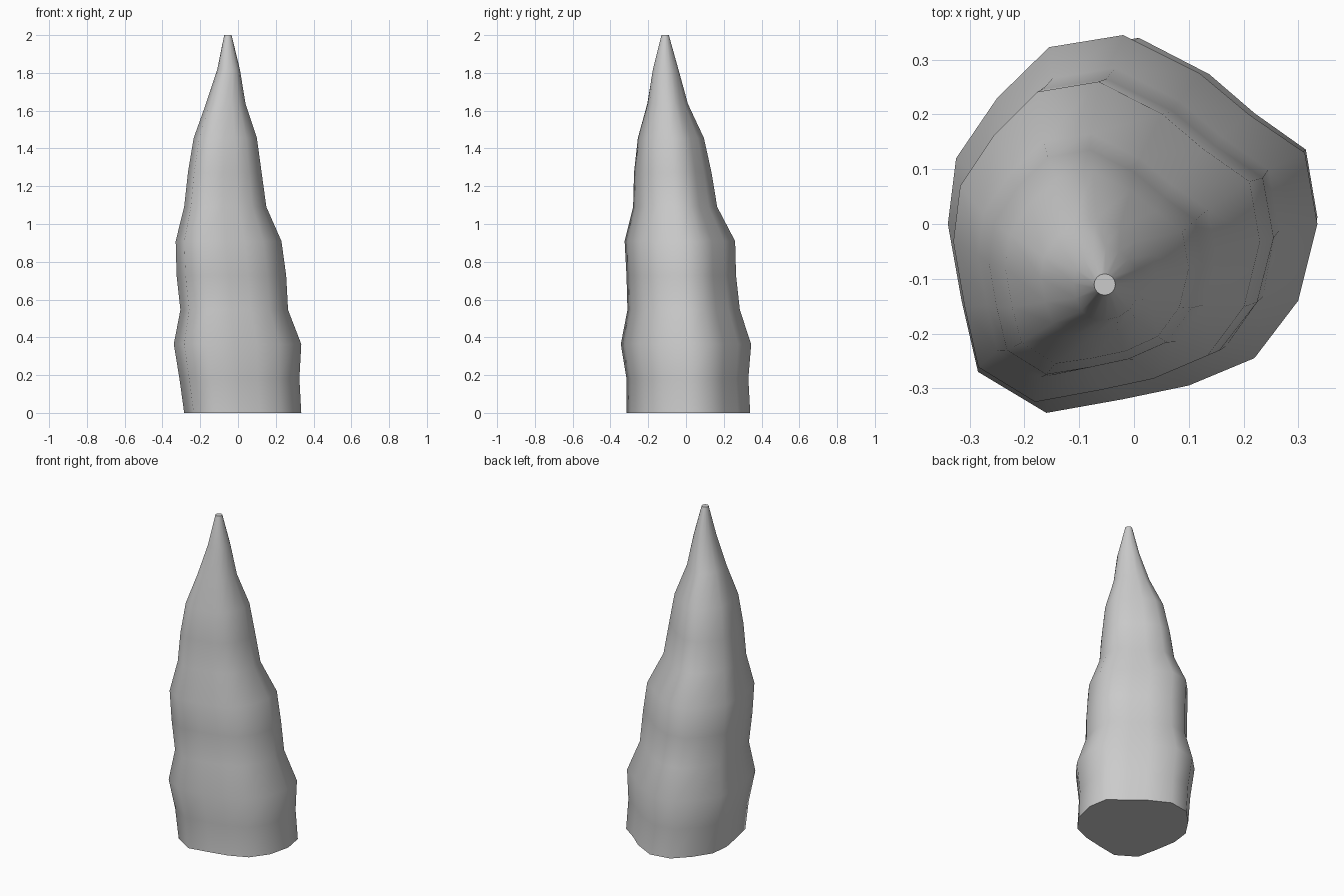
import bpy, bmesh, math

if "Cube" in bpy.data.objects:
    bpy.data.objects.remove(bpy.data.objects["Cube"])

# Irregular 16-sided outline of the spike, normalised to its bounding box later
OUTLINE = [(.335, 0), (.312, .13), (.21, .2), (.12, .275), (-.02, .345), (-.155, .323),
           (-.25, .23), (-.325, .12), (-.34, 0), (-.315, -.14), (-.285, -.27),
           (-.16, -.345), (-.02, -.32), (.1, -.295), (.22, -.245), (.3, -.14)]
# Extents of each level: x min, x max, y min, y max, roundness
LEVELS = [(-.285, .335, -.315, .34, 0), (-.31, .325, -.315, .33, 0),
          (-.34, .335, -.345, .345, 0), (-.305, .265, -.31, .285, 0),
          (-.325, .255, -.315, .265, 0), (-.33, .23, -.325, .26, 0),
          (-.285, .15, -.28, .165, 0), (-.265, .125, -.275, .135, .05),
          (-.235, .10, -.255, .095, .1), (-.17, .04, -.205, .01, .3),
          (-.11, .01, -.175, -.04, .6), (-.073, -.034, -.13, -.091, 1)]
HEIGHT = 2.0
N = len(OUTLINE)


def ring_points(x0, x1, y0, y1, roundness):
    """Outline blended towards a circle, fitted to the given extents."""
    pts = []
    for i, (x, y) in enumerate(OUTLINE):
        a = 2 * math.pi * i / N
        pts.append((x + (.34 * math.cos(a) - x) * roundness,
                    y + (.34 * math.sin(a) - y) * roundness))
    xs, ys = [p[0] for p in pts], [p[1] for p in pts]
    return [(x0 + (x - min(xs)) / (max(xs) - min(xs)) * (x1 - x0),
             y0 + (y - min(ys)) / (max(ys) - min(ys)) * (y1 - y0)) for x, y in pts]


# Loft the levels into one closed body
bm = bmesh.new()
rings = []
for k, level in enumerate(LEVELS):
    z = HEIGHT * k / (len(LEVELS) - 1)
    rings.append([bm.verts.new((x, y, z)) for x, y in ring_points(*level)])
for lower, upper in zip(rings, rings[1:]):
    for i in range(N):
        j = (i + 1) % N
        bm.faces.new((lower[i], lower[j], upper[j], upper[i]))
bm.faces.new(rings[-1])
bm.faces.new(rings[0][::-1])

mesh = bpy.data.meshes.new("stalagmite")
bm.to_mesh(mesh)
bm.free()
body = bpy.data.objects.new("stalagmite", mesh)
bpy.context.collection.objects.link(body)

# Smooth sides, crisp caps
bpy.context.view_layer.objects.active = body
body.select_set(True)
bpy.ops.object.shade_smooth_by_angle(angle=math.radians(50))
